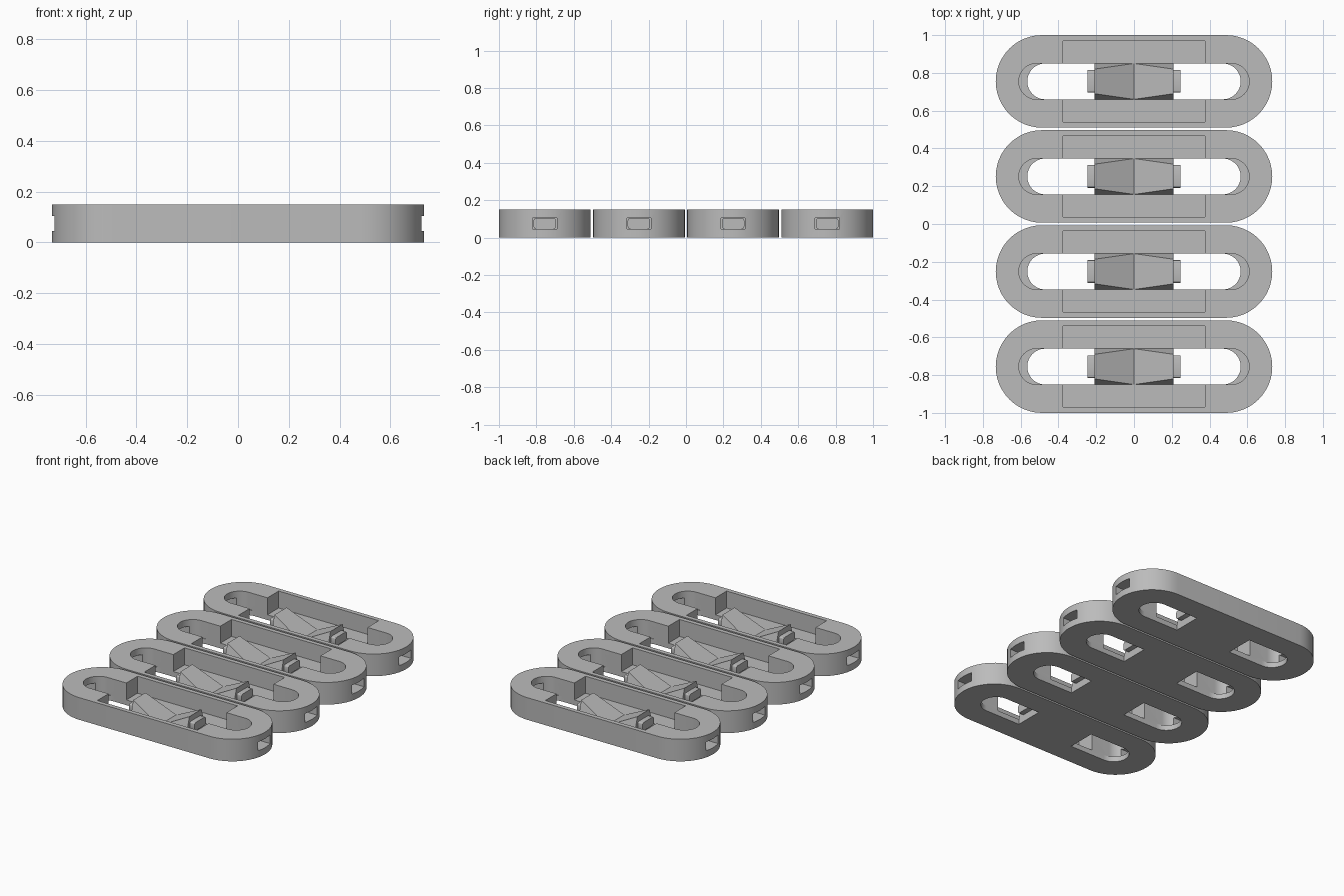
import bpy, bmesh, math

cube = bpy.data.objects.get("Cube")
if cube:
    bpy.data.objects.remove(cube, do_unlink=True)

HEIGHT = 0.15
FLOOR = 0.035      # thickness of the bottom plate
SLOT = 0.095       # half width of the central slot

grey = bpy.data.materials.new("plain grey")
grey.use_nodes = True
colour = (0.5, 0.5, 0.5, 1)
grey.diffuse_color = colour
grey.node_tree.nodes["Principled BSDF"].inputs["Base Color"].default_value = colour


def finish(bm, name):
    bmesh.ops.recalc_face_normals(bm, faces=bm.faces)
    mesh = bpy.data.meshes.new(name)
    bm.to_mesh(mesh)
    bm.free()
    mesh.materials.append(grey)
    obj = bpy.data.objects.new(name, mesh)
    bpy.context.collection.objects.link(obj)
    return obj


def prism(name, outline, z0, z1):
    bm = bmesh.new()
    face = bm.faces.new([bm.verts.new((x, y, z0)) for x, y in outline])
    top = bmesh.ops.extrude_face_region(bm, geom=[face])["geom"]
    verts = [g for g in top if isinstance(g, bmesh.types.BMVert)]
    bmesh.ops.translate(bm, verts=verts, vec=(0, 0, z1 - z0))
    return finish(bm, name)


def arc(cx, r, start, n=24):
    return [(cx + r * math.cos(start + math.pi * i / n),
             r * math.sin(start + math.pi * i / n)) for i in range(n + 1)]


def stadium(cx, r):
    return arc(cx, r, -math.pi / 2) + arc(-cx, r, math.pi / 2)


def rect(x0, x1, y):
    return [(x0, -y), (x1, -y), (x1, y), (x0, y)]


# Link body with its slot, pocket, floor holes and end windows
body = prism("link_body", stadium(0.487, 0.245), 0, HEIGHT)
cutters = [
    prism("slot_cutter", stadium(0.515, SLOT), FLOOR, 0.3),
    prism("pocket_cutter", rect(-0.375, 0.375, 0.215), FLOOR, 0.3),
    prism("window_cutter_left", rect(0.5, 0.9, 0.065), 0.045, 0.105),
    prism("window_cutter_right", rect(-0.9, -0.5, 0.065), 0.045, 0.105),
    prism("hole_cutter_left", [(0.21, -SLOT)] + arc(0.47, SLOT, -math.pi / 2)
          + [(0.21, SLOT)], -0.1, 0.06),
    prism("hole_cutter_right", [(-0.21, SLOT)] + arc(-0.47, SLOT, math.pi / 2)
          + [(-0.21, -SLOT)], -0.1, 0.06),
]
for cutter in cutters:
    cutter.hide_render = True
    mod = body.modifiers.new(cutter.name, "BOOLEAN")
    mod.operation = "DIFFERENCE"
    mod.solver = "EXACT"
    mod.object = cutter
bpy.context.view_layer.update()
cut = bpy.data.meshes.new_from_object(
    body.evaluated_get(bpy.context.evaluated_depsgraph_get()))
body.modifiers.clear()
body.data = cut
for cutter in cutters:
    bpy.data.objects.remove(cutter, do_unlink=True)


# Ramp rising from the middle of the link toward one end
def ramp(name, side):
    bm = bmesh.new()
    x = 0.21 * side
    a, b, c, d, e, f = [bm.verts.new(p) for p in (
        (0, -SLOT, FLOOR), (0, SLOT, FLOOR), (x, -SLOT, FLOOR),
        (x, SLOT, FLOOR), (x, -0.065, 0.14), (x, 0.065, 0.14))]
    for corners in ((a, b, d, c), (a, b, f, e), (c, d, f, e), (a, c, e), (b, d, f)):
        bm.faces.new(corners)
    return finish(bm, name)


# Rounded tab on the tall face of a ramp
def tab(name, side):
    bm = bmesh.new()
    bmesh.ops.create_cube(bm, size=1)
    bmesh.ops.scale(bm, verts=bm.verts, vec=(0.04, 0.12, 0.056))
    bmesh.ops.translate(bm, verts=bm.verts, vec=(side * 0.225, 0, 0.075))
    long_edges = [e for e in bm.edges
                  if abs(e.verts[0].co.x - e.verts[1].co.x) > 0.01]
    bmesh.ops.bevel(bm, geom=long_edges, offset=0.012, segments=3,
                    profile=0.5, affect="EDGES")
    return finish(bm, name)


parts = [body]
for side, label in ((1, "left"), (-1, "right")):
    parts += [ramp("ramp_" + label, side), tab("tab_" + label, side)]

# Smooth the rounded walls, keep hard edges
bpy.ops.object.select_all(action="DESELECT")
for part in parts:
    part.select_set(True)
bpy.context.view_layer.objects.active = body
bpy.ops.object.shade_smooth_by_angle(angle=math.radians(20))

# Four links side by side
for i in range(4):
    for part in parts:
        obj = part if i == 0 else part.copy()
        if i:
            bpy.context.collection.objects.link(obj)
            obj.name = part.name + "_" + str(i + 1)
        obj.location.y = -0.755 + i * 1.51 / 3
